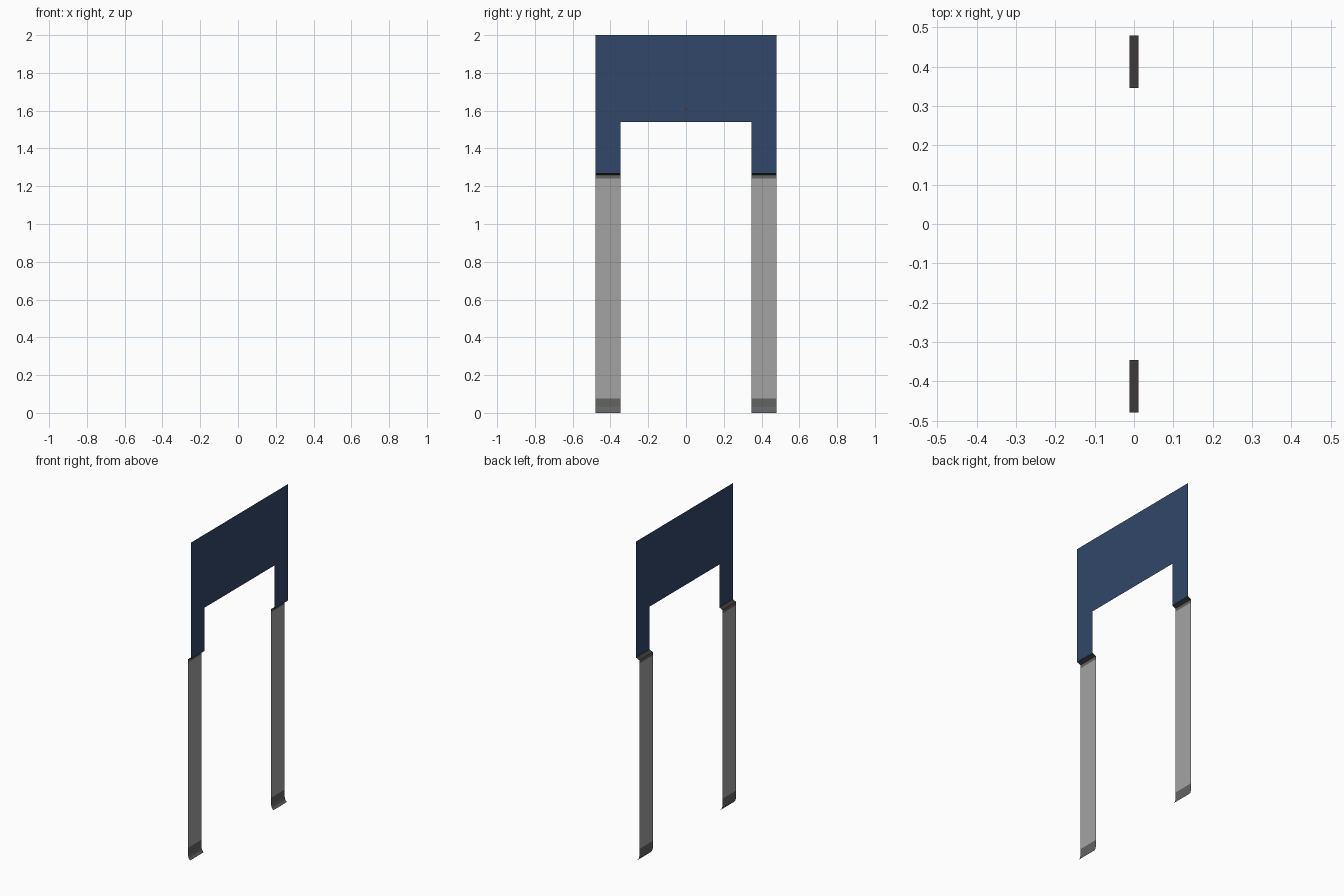
import bpy

if "Cube" in bpy.data.objects:
    bpy.data.objects.remove(bpy.data.objects["Cube"])

XP, XL = 0.011, -0.012      # panel plane and leg plane
Y0, Y1 = 0.346, 0.48        # inner and outer edge of each post


def material(name, r, g, b):
    m = bpy.data.materials.new(name)
    m.diffuse_color = (r, g, b, 1)
    m.use_nodes = True
    m.node_tree.nodes["Principled BSDF"].inputs["Base Color"].default_value = m.diffuse_color
    return m


BLUE = material("navy blue", 0.032, 0.063, 0.145)
GREY = material("light grey", 0.37, 0.37, 0.37)
DARK = material("dark grey", 0.125, 0.125, 0.125)
BROWN = material("dark brown", 0.05, 0.041, 0.044)


def build(name, verts, faces, mat):
    me = bpy.data.meshes.new(name)
    me.from_pydata(verts, [], faces)
    me.materials.append(mat)
    ob = bpy.data.objects.new(name, me)
    bpy.context.collection.objects.link(ob)
    return ob


def strip(name, profile, ya, yb, mat):
    """Sweep an x/z profile (listed top to bottom) straight along y."""
    verts = [(x, y, z) for x, z in profile for y in (ya, yb)]
    faces = [(2 * i, 2 * i + 2, 2 * i + 3, 2 * i + 1) for i in range(len(profile) - 1)]
    return build(name, verts, faces, mat)


# Upper panel: one sheet with a square notch
outline = [(-Y1, 2), (-Y1, 1.268), (-Y0, 1.268), (-Y0, 1.54),
           (Y0, 1.54), (Y0, 1.268), (Y1, 1.268), (Y1, 2)]
build("upper_panel", [(XP, y, z) for y, z in outline], [tuple(range(8))], BLUE)

# Small stud on the middle of the panel
strip("centre_stud", [(0.012, 1.618), (0.012, 1.602)], -0.008, 0.008, BROWN)

# Two legs, each with a hem ledge, cuff and curled foot
for side, ya, yb in (("left", -Y1, -Y0), ("right", Y0, Y1)):
    strip(side + "_hem", [(0.012, 1.272), (XL, 1.26)], ya, yb, BROWN)
    strip(side + "_cuff", [(XL, 1.26), (XL, 1.24)], ya, yb, DARK)
    strip(side + "_leg", [(XL, 1.24), (XL, 0.075)], ya, yb, GREY)
    strip(side + "_foot", [(XL, 0.075), (XL, 0.03), (-0.007, 0.012), (0.003, 0)],
          ya, yb, DARK)
